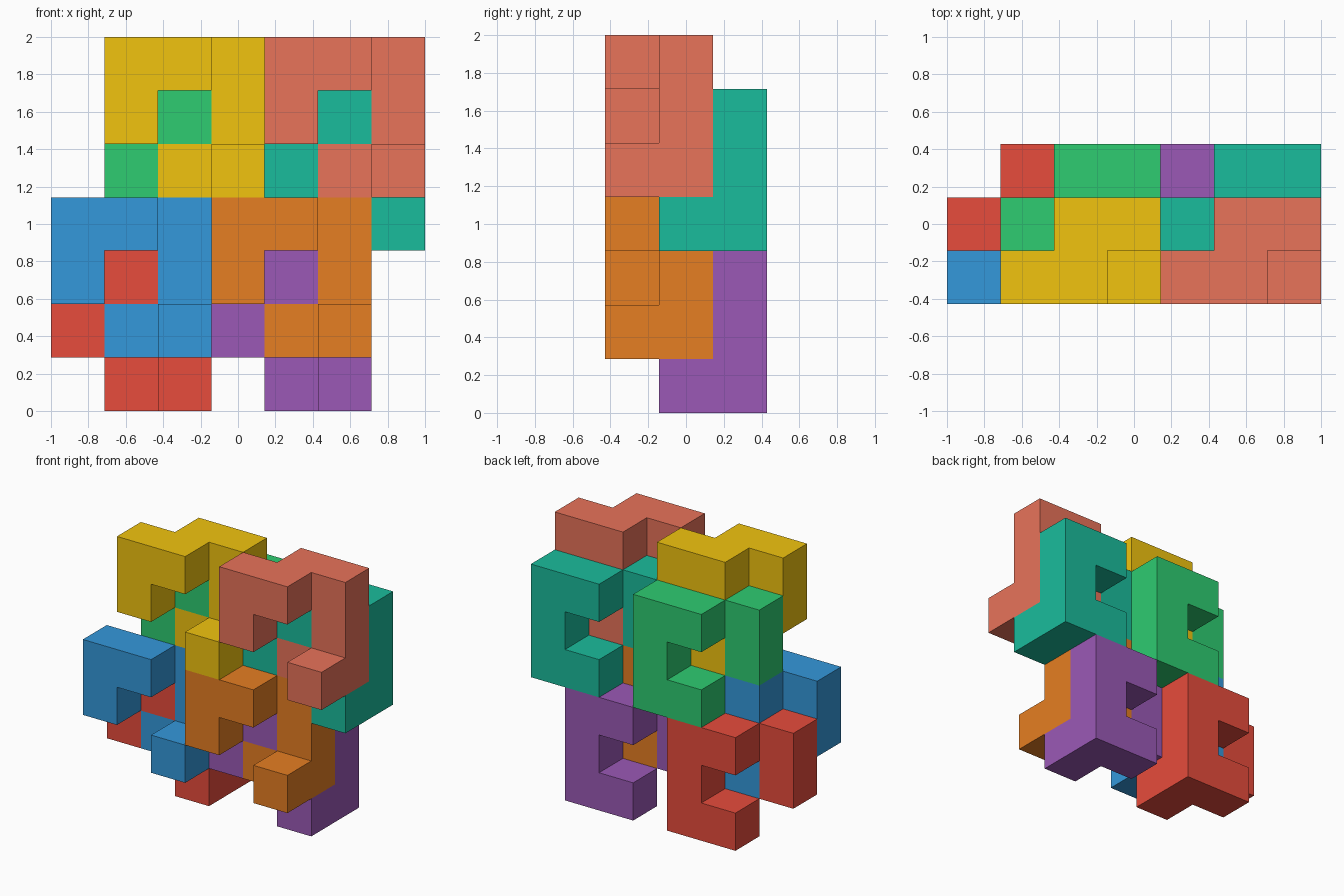
import bpy, bmesh
from mathutils import Vector

if "Cube" in bpy.data.objects:
    bpy.data.objects.remove(bpy.data.objects["Cube"])

U = 2 / 7  # one cube cell; the puzzle spans 7 x 3 x 7 cells

# Cells of the single repeated piece: a hook in front joined to a C behind
CELLS = {(0, 0, 2), (0, 0, 1), (1, 0, 2), (1, 1, 2), (2, 1, 2),
         (2, 1, 1), (2, 1, 0), (1, 1, 0), (2, 0, 0)}

# name: (cell offset, colour)
PIECES = {
    "red_piece": ((0, 1, 0), "E74C3C"),
    "blue_piece": ((0, 0, 1), "3498DB"),
    "purple_piece": ((3, 1, 0), "9B59B6"),
    "orange_piece": ((3, 0, 1), "E67E22"),
    "green_piece": ((1, 1, 3), "2ECC71"),
    "yellow_piece": ((1, 0, 4), "F1C40F"),
    "teal_piece": ((4, 1, 3), "1ABC9C"),
    "coral_piece": ((4, 0, 4), "E8735A"),
}


def linear(hex_colour):
    rgb = [int(hex_colour[i:i + 2], 16) / 255 for i in (0, 2, 4)]
    return [c / 12.92 if c <= 0.04045 else ((c + 0.055) / 1.055) ** 2.4
            for c in rgb] + [1]


def piece_mesh(name):
    # Skin only the outer sides of the cells, then merge flat areas
    bm = bmesh.new()
    for cell in CELLS:
        centre = Vector(cell) + Vector((0.5, 0.5, 0.5))
        for axis in range(3):
            for sign in (-1, 1):
                n = Vector((0, 0, 0))
                n[axis] = sign
                if tuple(int(c + d) for c, d in zip(cell, n)) in CELLS:
                    continue
                a = Vector((0, 0, 0))
                a[(axis + 1) % 3] = 1
                b = n.cross(a)
                corners = [centre + (n + a * s + b * t) / 2
                           for s, t in ((-1, -1), (1, -1), (1, 1), (-1, 1))]
                bm.faces.new([bm.verts.new(p * U) for p in corners])
    bmesh.ops.remove_doubles(bm, verts=bm.verts, dist=0.001)
    bmesh.ops.recalc_face_normals(bm, faces=bm.faces)
    bmesh.ops.dissolve_limit(bm, angle_limit=0.01, verts=bm.verts, edges=bm.edges)
    mesh = bpy.data.meshes.new(name)
    bm.to_mesh(mesh)
    bm.free()
    return mesh


# Interlocking copies of the piece, one colour each
for name, (offset, colour) in PIECES.items():
    mesh = piece_mesh(name)
    mat = bpy.data.materials.new(name + "_colour")
    mat.diffuse_color = linear(colour)
    mat.use_nodes = True
    mat.node_tree.nodes["Principled BSDF"].inputs["Base Color"].default_value = mat.diffuse_color
    mesh.materials.append(mat)
    obj = bpy.data.objects.new(name, mesh)
    obj.location = (Vector(offset) - Vector((3.5, 1.5, 0))) * U
    bpy.context.collection.objects.link(obj)
